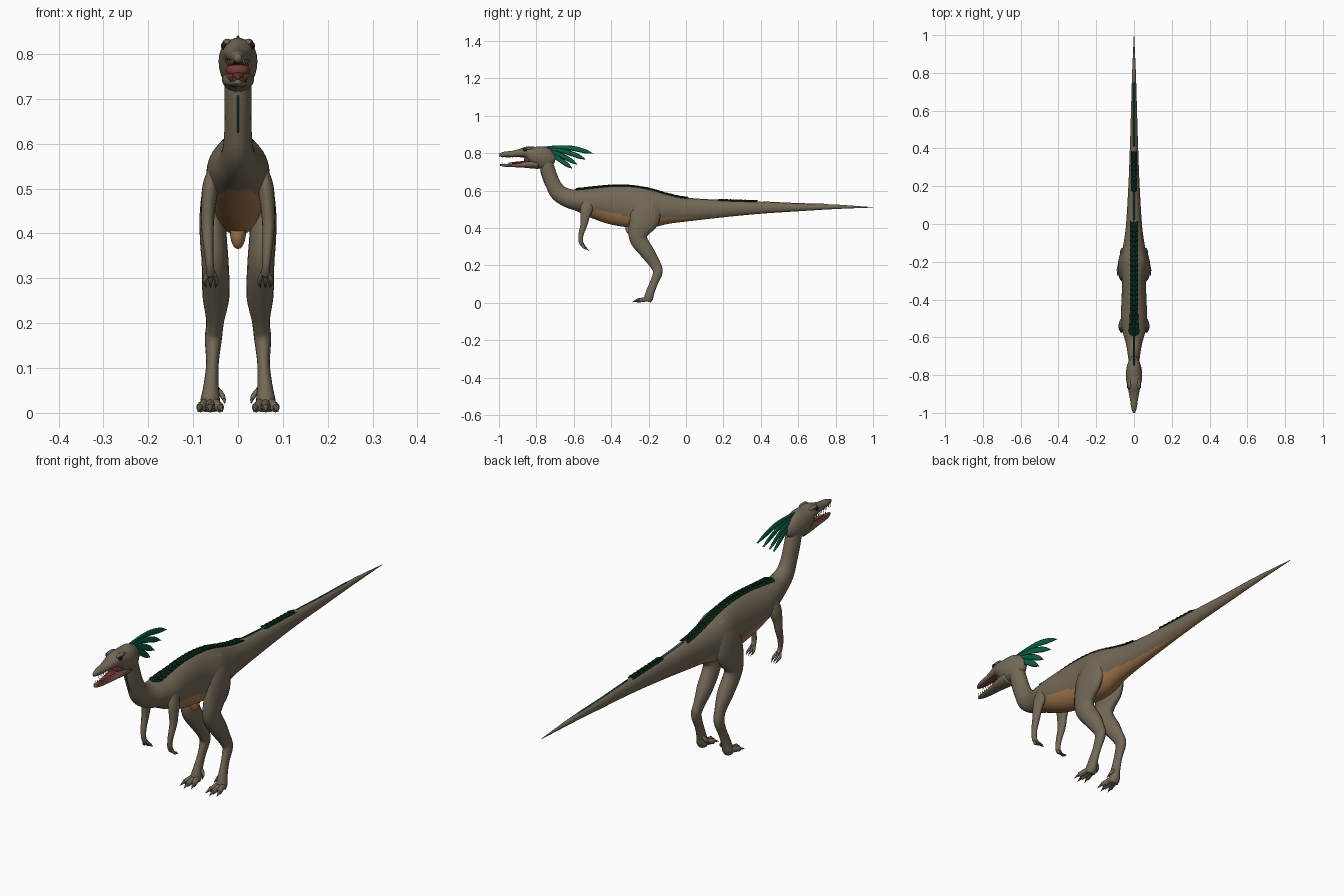
import bpy, bmesh, math
from mathutils import Vector

if "Cube" in bpy.data.objects:
    bpy.data.objects.remove(bpy.data.objects["Cube"], do_unlink=True)


def material(name, rgb):
    m = bpy.data.materials.new(name)
    m.use_nodes = True
    m.diffuse_color = (*rgb, 1)
    bsdf = m.node_tree.nodes["Principled BSDF"]
    bsdf.inputs["Base Color"].default_value = (*rgb, 1)
    bsdf.inputs["Roughness"].default_value = 0.8
    return m


SKIN = material("olive skin", (.17, .14, .093))
BELLY = material("tan belly", (.38, .19, .075))
CREST = material("teal feather", (.003, .12, .062))
SCUTE = material("dark green feather", (.002, .022, .01))
MOUTH = material("mouth red", (.18, .046, .035))
TOOTH = material("bone", (.36, .28, .19))
CLAW = material("brown claw", (.11, .09, .062))
EYE = material("eye black", (.012, .01, .008))


def smooth_rows(rows, steps):
    """Catmull-Rom interpolation of whole rows (position and radii)."""
    rows = [Vector(r) for r in rows]
    pts = [rows[0] * 2 - rows[1]] + rows + [rows[-1] * 2 - rows[-2]]
    out = []
    for a, b, c, d in zip(pts, pts[1:], pts[2:], pts[3:]):
        for k in range(steps):
            t = k / steps
            out.append((b * 2 + (c - a) * t + (a * 2 - b * 5 + c * 4 - d) * t * t
                        + (b * 3 - a - c * 3 + d) * t ** 3) / 2)
    return out + [rows[-1]]


def add_tube(bm, rows, sides, steps, mat=0):
    """Elliptical loft through rows of (x, y, z, half width, half depth)."""
    rows = smooth_rows(rows, steps)
    rings = []
    for i, r in enumerate(rows):
        tangent = Vector(rows[min(i + 1, len(rows) - 1)][:3]) - Vector(rows[max(i - 1, 0)][:3])
        tangent.normalize()
        side = Vector((1, 0, 0))
        side = (side - tangent * side.dot(tangent)).normalized()
        up = tangent.cross(side)
        w, h = max(r[3], .0006), max(r[4], .0006)
        rings.append([bm.verts.new(Vector(r[:3]) + side * w * math.cos(a) + up * h * math.sin(a))
                      for a in (math.tau * k / sides for k in range(sides))])
    faces = [bm.faces.new(rings[0]), bm.faces.new(rings[-1])]
    for p, q in zip(rings, rings[1:]):
        for k in range(sides):
            j = (k + 1) % sides
            faces.append(bm.faces.new((p[k], p[j], q[j], q[k])))
    for f in faces:
        f.material_index = mat


def build(name, parts, mats, sides=16, steps=4, rule=None):
    """One object from several tubes; parts are (rows, material index)."""
    bm = bmesh.new()
    for rows, mat in parts:
        add_tube(bm, rows, sides, steps, mat)
    bmesh.ops.recalc_face_normals(bm, faces=bm.faces)
    for f in bm.faces:
        f.smooth = True
        if rule and rule(f.calc_center_median(), f.normal):
            f.material_index = 1
    mesh = bpy.data.meshes.new(name)
    bm.to_mesh(mesh)
    bm.free()
    for m in mats:
        mesh.materials.append(m)
    obj = bpy.data.objects.new(name, mesh)
    bpy.context.collection.objects.link(obj)


def central(rows):
    return [(0, *r) for r in rows]


def flip(rows, s):
    return [(s * r[0], *r[1:]) for r in rows]


def cone(start, end, r):
    return [(*start, r, r), (*Vector(start).lerp(Vector(end), .5), r * .6, r * .6), (*end, 0, 0)]


def ball(name, centre, size, mat):
    bpy.ops.mesh.primitive_uv_sphere_add(segments=16, ring_count=10, radius=1, location=centre)
    o = bpy.context.object
    o.name, o.scale = name, size
    o.data.materials.append(mat)
    bpy.ops.object.shade_smooth()


# Tail, torso and neck in one loft
body = central([
    (1, .51, .001, .001), (.8, .513, .01, .012), (.6, .51, .016, .021), (.4, .508, .022, .032),
    (.2, .502, .03, .045), (0, .497, .042, .063), (-.1, .5, .055, .08), (-.2, .503, .072, .105),
    (-.3, .513, .064, .11), (-.4, .522, .066, .102), (-.5, .535, .07, .08), (-.57, .547, .06, .06),
    (-.632, .56, .043, .05), (-.683, .59, .034, .045), (-.713, .64, .03, .04),
    (-.735, .7, .03, .039), (-.752, .76, .03, .036)])


def on_belly(c, n):
    # Chest patch, then an underside stripe that narrows along the tail
    if c.y < -.2:
        return c.y > -.6 and n.z < -.27 and abs(c.x) < .022 + (c.y + .6) * .35
    return n.z < -.3 - .5 * min((c.y + .2) / .5, 1.2)


build("body", [(body, 0)], [SKIN, BELLY], 64, 12, on_belly)
ball("pelvis_tip", (0, -.3, .405), (.018, .025, .04), BELLY)

# Skull, lower jaw and mouth
skull = central([
    (-.7, .768, .012, .018), (-.73, .77, .03, .05), (-.77, .776, .041, .06), (-.81, .787, .043, .051),
    (-.85, .803, .037, .033), (-.89, .8, .028, .022), (-.93, .795, .021, .017),
    (-.97, .793, .015, .015), (-1, .79, .006, .008)])
jaw = central([
    (-.79, .745, .036, .03), (-.84, .741, .032, .022), (-.88, .737, .026, .014),
    (-.93, .734, .02, .009), (-.97, .735, .014, .008), (-.995, .738, .005, .005)])
build("skull", [(skull, 0)], [SKIN, MOUTH], 28, 5, lambda c, n: c.y < -.83 and n.z < -.65)
build("lower_jaw", [(jaw, 0)], [SKIN, MOUTH], 28, 5, lambda c, n: c.y < -.83 and n.z > .6)
ball("throat", (0, -.84, .764), (.027, .027, .019), MOUTH)
build("tongue", [(central([(-.84, .755, .014, .006), (-.9, .75, .01, .005), (-.95, .746, .004, .003)]), 0)], [MOUTH])

# Teeth follow the edge of each jaw
teeth = []
for s in (-1, 1):
    for i in range(9):
        y = -.87 - .014 * i
        x = s * (.024 - .0015 * i)
        teeth.append((cone((x, y, .786), (x, y, .773), .0022), 0))
        teeth.append((cone((x * .9, y, .739), (x * .9, y, .75), .002), 0))
build("teeth", teeth, [TOOTH], 6, 1)

# Crest of flat feathers behind the head
crest = []
for tip_y, tip_z, arch in ((-.495, .797, .019), (-.535, .765, .017), (-.58, .738, .014), (-.608, .717, .009)):
    base, tip = Vector((0, -.79, .826)), Vector((0, tip_y, tip_z))
    rows = []
    for t, h in ((0, .004), (.3, .008), (.6, .013), (.85, .011), (1, 0)):
        p = base.lerp(tip, t) + Vector((0, 0, arch * math.sin(math.pi * t)))
        rows.append((*p, .004, h))
    crest.append((rows, 0))
build("head_crest", crest, [CREST], 8, 4)

# Overlapping feathers along the spine
outline = smooth_rows(body, 8)


def back_height(y):
    a, b = next((p, q) for p, q in zip(outline, outline[1:]) if q[1] <= y)
    t = (a[1] - y) / (a[1] - b[1])
    r = a.lerp(b, t)
    return r[2] + r[4]


scutes = []
for first, last, spread in ((-.59, .01, .019), (.17, .39, .012)):
    for i in range(round((last - first) / .026)):
        y = first + .026 * i
        z, z_end = back_height(y), back_height(y + .03)
        wide = spread + max(0, -.48 - y) * .08
        for s in (-1, 0, 1):
            drop = .007 * abs(s)
            scutes.append(([(0, y, z, .005, .003),
                            (s * wide * .6, y + .015, (z + z_end) / 2 + .004 - drop / 2, .01, .004),
                            (s * wide, y + .034, z_end + .006 - drop, .001, .001)], 0))
build("back_feathers", scutes, [SCUTE], 8, 3)

# Thin teal stripes on the tail ridge and the throat
stripes = [([(0, y, back_height(y) + .0005, .004, .0015) for y in (start + k * length for k in range(5))], 0)
           for start, length in ((.02, .04), (.41, .085))]
throat_line = [(0, r[1] - r[4] * .98, r[2] - r[4] * .2, .0022, .0025) for r in outline if .63 < r[2] < .72]
build("teal_stripes", stripes + [(throat_line, 0)], [CREST], 8, 3)

# Limbs and eyes, built once and mirrored
leg = [(.034, -.2, .585, .012, .035), (.046, -.205, .52, .028, .07), (.056, -.222, .45, .029, .08),
       (.055, -.25, .39, .03, .06), (.051, -.252, .335, .03, .047), (.049, -.2, .26, .03, .038),
       (.051, -.165, .205, .02, .03), (.055, -.15, .165, .019, .026), (.057, -.17, .11, .014, .022),
       (.06, -.19, .06, .017, .023), (.062, -.2, .025, .022, .024), (.062, -.205, .006, .02, .018)]
arm = [(.044, -.515, .57, .01, .02), (.06, -.53, .51, .018, .034), (.066, -.54, .46, .016, .025),
       (.068, -.545, .42, .014, .019), (.066, -.56, .37, .011, .014), (.063, -.563, .33, .009, .012),
       (.061, -.552, .307, .01, .011)]

for side, s in (("left", 1), ("right", -1)):
    leg_parts = [(flip(leg, s), 0)]
    for splay in (-1, 0, 1):
        x = .062 + splay * .022
        reach = -.262 + abs(splay) * .012
        toe = [(.062 + splay * .008, -.195, .022, .011, .014), (x - splay * .006, -.23, .016, .011, .012),
               (x, reach, .012, .009, .011)]
        claw = cone((x, reach + .002, .014), (x + splay * .006, reach - .026, .003), .007)
        leg_parts += [(flip(toe, s), 0), (flip(claw, s), 1)]
    spur = [(.05, -.185, .055, .007, .008), (.036, -.19, .04, .006, .007), (.031, -.197, .03, .004, .004)]
    leg_parts += [(flip(spur, s), 0), (flip(cone(spur[-1][:3], (.029, -.21, .02), .004), s), 1)]
    build(side + "_leg", leg_parts, [SKIN, CLAW], 18, 4)

    arm_parts = [(flip(arm, s), 0)]
    for splay in (-1, 0, 1):
        x = .061 + splay * .013
        finger = [(.061 + splay * .005, -.555, .312, .006, .007), (x, -.543 - .004 * splay, .296, .005, .006),
                  (x, -.532, .289, .004, .005)]
        claw = cone(finger[-1][:3], (x - splay * .003, -.517, .278), .004)
        arm_parts += [(flip(finger, s), 0), (flip(claw, s), 1)]
    build(side + "_arm", arm_parts, [SKIN, CLAW], 16, 4)

    ball(side + "_eye", (s * .031, -.86, .818), (.007, .011, .009), EYE)
    ball(side + "_brow", (s * .024, -.846, .825), (.01, .028, .009), SKIN)
